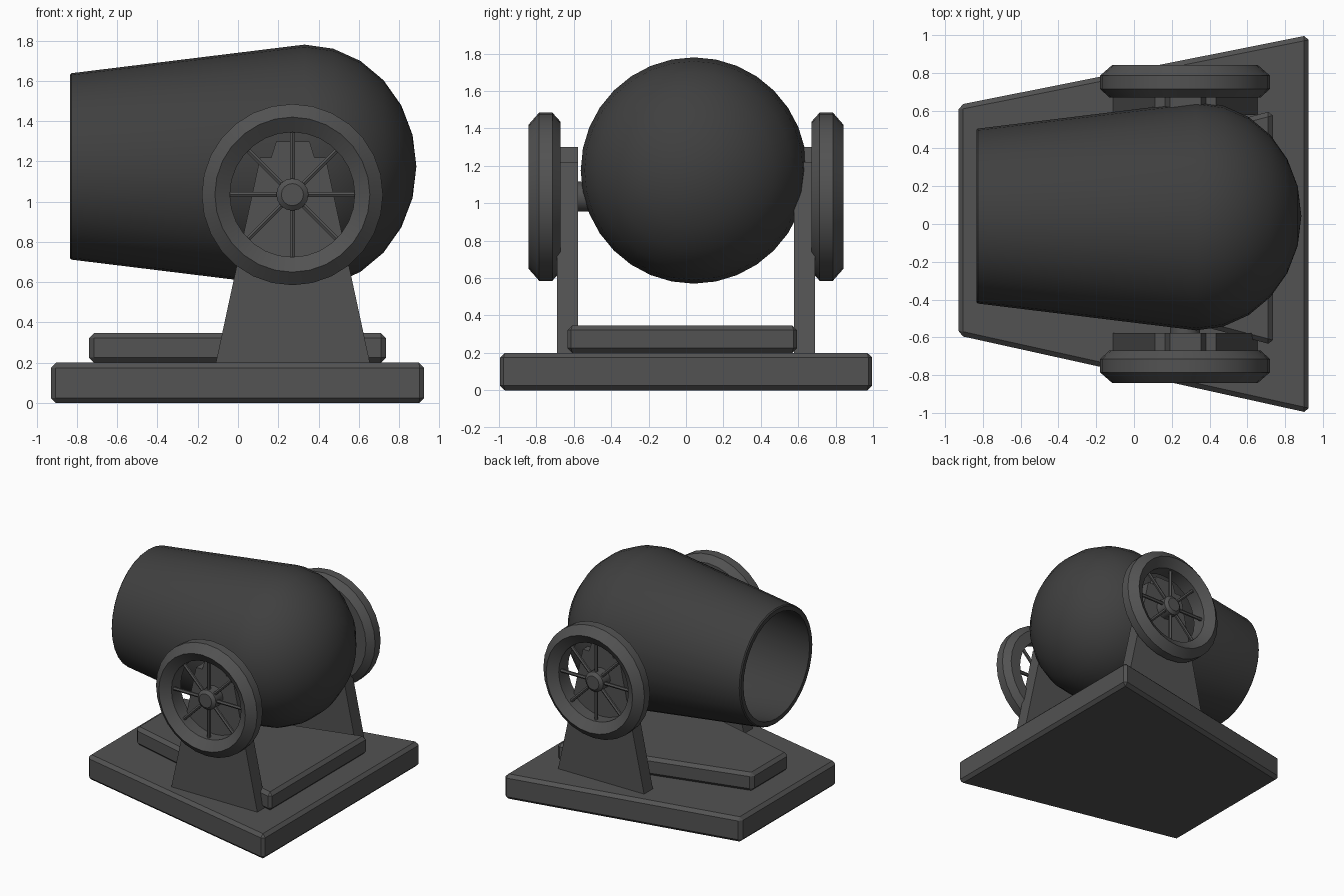
import bpy, bmesh
from math import sin, cos, pi, radians
from mathutils import Matrix, Vector

if "Cube" in bpy.data.objects:
    bpy.data.objects.remove(bpy.data.objects["Cube"])


def grey(name, v):
    m = bpy.data.materials.new(name)
    m.diffuse_color = (v, v, v, 1)
    m.use_nodes = True
    m.node_tree.nodes["Principled BSDF"].inputs["Base Color"].default_value = m.diffuse_color
    return m


IRON = grey("dark_iron", 0.05)
FRAME = grey("frame_grey", 0.085)
AXLE_X, AXLE_Z = 0.27, 1.035


def finish(bm, name, mat, smooth=None, bevel=0):
    bmesh.ops.recalc_face_normals(bm, faces=bm.faces)
    me = bpy.data.meshes.new(name)
    bm.to_mesh(me)
    bm.free()
    ob = bpy.data.objects.new(name, me)
    bpy.context.collection.objects.link(ob)
    me.materials.append(mat)
    if bevel:
        b = ob.modifiers.new("edge_chamfer", 'BEVEL')
        b.width, b.segments = bevel, 1
    if smooth:
        bpy.ops.object.select_all(action='DESELECT')
        ob.select_set(True)
        bpy.context.view_layer.objects.active = ob
        bpy.ops.object.shade_smooth_by_angle(angle=radians(smooth))
    return ob


def prism(name, outline, direction, mat, bevel=0):
    """Extrude a flat outline of 3D points along a direction."""
    bm = bmesh.new()
    face = bm.faces.new([bm.verts.new(p) for p in outline])
    ext = bmesh.ops.extrude_face_region(bm, geom=[face], use_keep_orig=True)
    verts = [v for v in ext["geom"] if isinstance(v, bmesh.types.BMVert)]
    bmesh.ops.translate(bm, verts=verts, vec=Vector(direction))
    return finish(bm, name, mat, bevel=bevel)


def lathe(name, profile, place, n, mat, smooth=None, closed=False):
    """Revolve (radius, along-axis) points; place maps (along, u, v) to the world."""
    bm = bmesh.new()
    rings = []
    for r, a in profile:
        if r < 1e-5:
            rings.append([bm.verts.new(place(a, 0, 0))] * n)
        else:
            rings.append([bm.verts.new(place(a, r * cos(2 * pi * i / n), r * sin(2 * pi * i / n)))
                          for i in range(n)])
    pairs = list(zip(rings, rings[1:])) + ([(rings[-1], rings[0])] if closed else [])
    for p, q in pairs:
        for i in range(n):
            j = (i + 1) % n
            corners = list(dict.fromkeys([p[i], p[j], q[j], q[i]]))
            if len(corners) > 2:
                bm.faces.new(corners)
    return finish(bm, name, mat, smooth)


# Tapered base slab and the smaller tapered plate on top
def taper(name, x0, x1, yl, yr, z0, h):
    pts = [(x0, yl[0], z0), (x1, yr[0], z0), (x1, yr[1], z0), (x0, yl[1], z0)]
    prism(name, pts, (0, 0, h), FRAME, 0.025)


taper("base_slab", -0.93, 0.925, (-0.59, 0.63), (-1.0, 1.0), 0, 0.2)
taper("upper_plate", -0.74, 0.735, (-0.25, 0.21), (-0.64, 0.60), 0.2, 0.147)

# Hollow barrel: tapered tube with a rounded breech, offset inner wall
dome = [(cos(radians(t)), sin(radians(t))) for t in range(0, 91, 15)]
outer = [(0.455, -0.835), (0.463, -0.827)] + [(0.605 * c, 0.33 + 0.556 * s) for c, s in dome]
inner = [(0.565 * c, 0.33 + 0.516 * s) for c, s in reversed(dome)] + [(0.42, -0.835)]
lathe("barrel", outer + inner, lambda a, u, v: (a, 0.042 + u, 1.175 + v), 32, IRON, 32, closed=True)

bracket = [(-0.11, 0.2), (0.11, 1.22), (0.165, 1.22), (0.19, 1.3),
           (0.355, 1.3), (0.38, 1.22), (0.435, 1.22), (0.655, 0.2)]
rim = [(0.385, 0.842), (0.45, 0.785), (0.45, 0.715), (0.40, 0.67), (0.31, 0.67), (0.31, 0.79)]
hub = [(0, 0.50), (0.08, 0.50), (0.08, 0.78), (0.055, 0.80), (0, 0.80)]

for side, label in ((-1, "front"), (1, "back")):
    # Side bracket
    prism(label + "_bracket", [(x, side * 0.578, z) for x, z in bracket],
          (0, side * 0.112, 0), FRAME)

    # Wheel rim, axle with hub
    def place(a, u, v):
        return (AXLE_X + u, side * a, AXLE_Z + v)
    lathe(label + "_wheel_rim", rim, place, 28, FRAME, 30, closed=True)
    lathe(label + "_axle_hub", hub, place, 16, FRAME, 30)

    # Eight spokes
    bm = bmesh.new()
    for k in range(8):
        m = (Matrix.Translation((AXLE_X, side * 0.755, AXLE_Z)) @ Matrix.Rotation(k * pi / 4, 4, 'Y')
             @ Matrix.Translation((0, 0, 0.195)))
        bmesh.ops.create_cone(bm, cap_ends=True, segments=6, radius1=0.014, radius2=0.014,
                              depth=0.25, matrix=m)
    finish(bm, label + "_spokes", FRAME)
